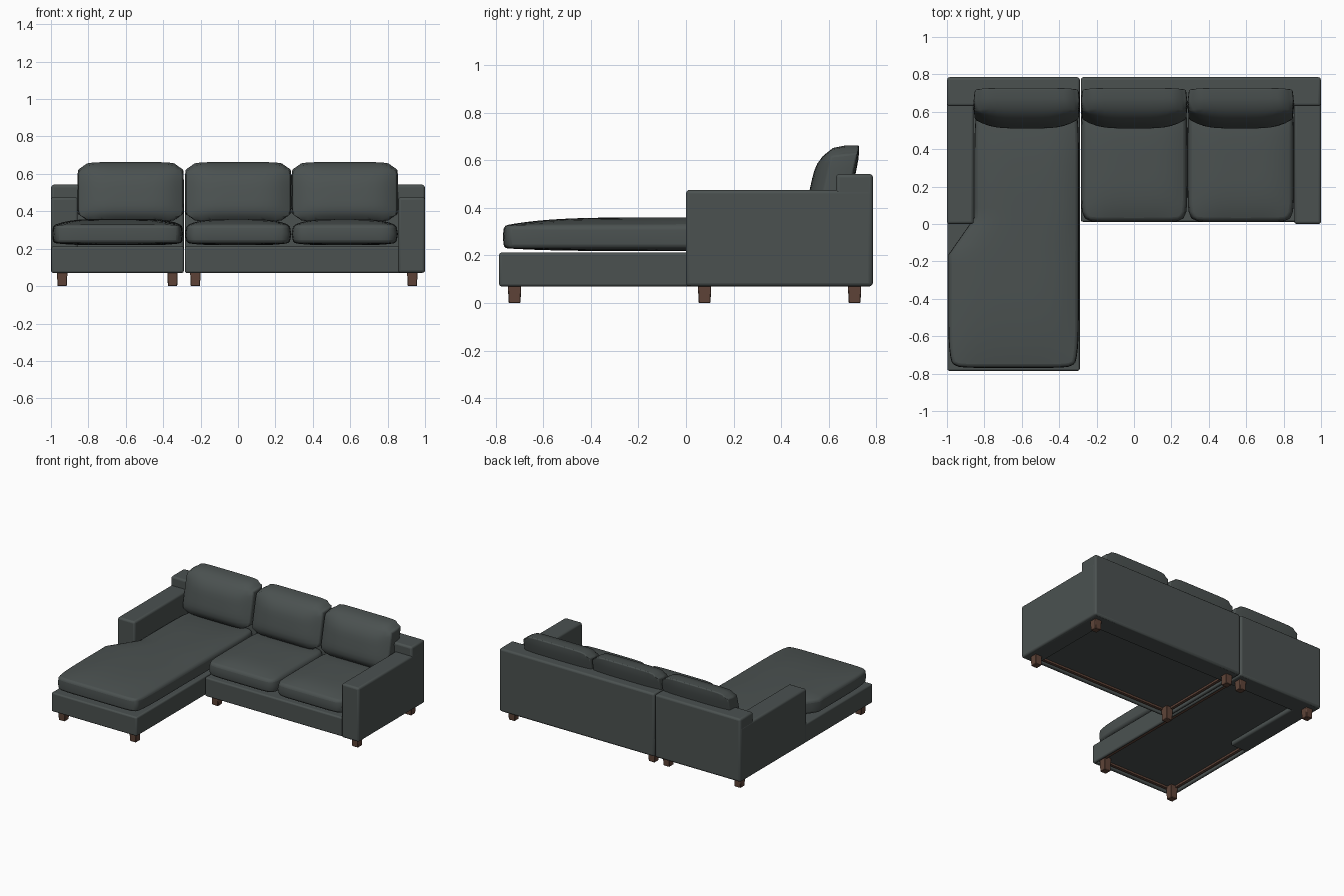
import bpy, bmesh, math
from mathutils import Vector

if "Cube" in bpy.data.objects:
    bpy.data.objects.remove(bpy.data.objects["Cube"])


def material(name, rgb):
    m = bpy.data.materials.new(name)
    m.diffuse_color = (*rgb, 1)
    m.use_nodes = True
    m.node_tree.nodes["Principled BSDF"].inputs["Base Color"].default_value = m.diffuse_color
    return m


FABRIC = material("charcoal fabric", (0.07, 0.083, 0.081))
WOOD = material("brown wood", (0.115, 0.058, 0.04))


def finish(bm, name, mat, bevel=0.0, segments=3, angle=50):
    bmesh.ops.recalc_face_normals(bm, faces=bm.faces)
    me = bpy.data.meshes.new(name)
    bm.to_mesh(me)
    bm.free()
    me.materials.append(mat)
    ob = bpy.data.objects.new(name, me)
    bpy.context.collection.objects.link(ob)
    if bevel:
        mod = ob.modifiers.new("soft edges", 'BEVEL')
        mod.width, mod.segments = bevel, segments
        mod.limit_method, mod.angle_limit = 'ANGLE', math.radians(angle)
    bpy.ops.object.select_all(action='DESELECT')
    ob.select_set(True)
    bpy.context.view_layer.objects.active = ob
    bpy.ops.object.shade_smooth_by_angle(angle=math.radians(40))
    return ob


def box_mesh(x0, x1, y0, y1, z0, z1):
    bm = bmesh.new()
    bmesh.ops.create_cube(bm, size=1)
    for v in bm.verts:
        v.co = Vector((x0 if v.co.x < 0 else x1,
                       y0 if v.co.y < 0 else y1,
                       z0 if v.co.z < 0 else z1))
    return bm


def block(name, *b, mat=FABRIC, bevel=0.014):
    return finish(box_mesh(*b), name, mat, bevel)


def base(name, x0, x1, y0, y1):
    """Upholstered base whose underside is recessed, lined with wooden rails."""
    bm = box_mesh(x0, x1, y0, y1, 0.07, 0.212)
    bm.normal_update()
    bottom = min(bm.faces, key=lambda f: f.calc_center_median().z)
    bmesh.ops.inset_region(bm, faces=[bottom], thickness=0.03)
    ext = bmesh.ops.extrude_discrete_faces(bm, faces=[bottom])
    for v in ext['faces'][0].verts:
        v.co.z = 0.10
    finish(bm, name, FABRIC, 0.012)
    a, b, c, d = x0 + 0.03, x1 - 0.03, y0 + 0.03, y1 - 0.03
    w = 0.02
    for side, r in (("front", (a, b, c, c + w)), ("back", (a, b, d - w, d)),
                    ("left", (a, a + w, c, d)), ("right", (b - w, b, c, d))):
        block(name + "_rail_" + side, *r, 0.085, 0.101, mat=WOOD, bevel=0)


def pillow(name, size, cuts, crown, under, place, corner=0.02, edge=0.008, bevel=0.016):
    """Crowned cushion: a gridded box bulged on both faces, then placed by a rule."""
    bm = bmesh.new()
    bmesh.ops.create_cube(bm, size=2)
    for axis, n in enumerate(cuts):
        no = Vector((axis == 0, axis == 1, axis == 2))
        for i in range(1, n):
            bmesh.ops.bisect_plane(bm, geom=bm.verts[:] + bm.edges[:] + bm.faces[:],
                                   plane_co=no * (2 * i / n - 1), plane_no=no)
    for v in bm.verts:
        u, s, w = v.co
        swell = (1 - abs(u) ** 4) * (1 - abs(s) ** 4)
        pull = corner * abs(u * s) ** 9
        t = w * size[2] / 2 + swell * (crown * max(w, 0) + under * min(w, 0))
        side = edge * (1 - w * w)
        a = u * (size[0] / 2 - pull) + side * (u if abs(u) > 0.99 else 0)
        b = s * (size[1] / 2 - pull) + side * (s if abs(s) > 0.99 else 0)
        v.co = place(a, b, t)
    return finish(bm, name, FABRIC, bevel, 3, 48)


# Bases with recessed undersides
base("chaise_base", -0.998, -0.29, -0.785, 0.782)
base("sofa_base", -0.284, 0.99, 0.012, 0.782)

# Arms and backs
block("left_arm", -1.0, -0.857, 0.0, 0.78, 0.071, 0.475)
block("right_arm", 0.857, 1.0, 0.0, 0.78, 0.071, 0.475)
block("chaise_back", -0.999, -0.29, 0.63, 0.785, 0.071, 0.542)
block("sofa_back", -0.284, 0.999, 0.63, 0.785, 0.071, 0.542)

# Tapered wooden legs
LEGS = [(x, y) for x in (-0.94, -0.35) for y in (-0.72, 0.708)]
LEGS += [(x, y) for x in (-0.228, 0.932) for y in (0.078, 0.708)]
for i, (x, y) in enumerate(LEGS):
    bm = box_mesh(x - 0.029, x + 0.029, y - 0.029, y + 0.029, 0, 0.1)
    for v in bm.verts:
        if v.co.z < 0.05:
            v.co.x = x + (v.co.x - x) * 0.86
            v.co.y = y + (v.co.y - y) * 0.86
    finish(bm, f"leg_{i + 1}", WOOD, 0.003, 1)

# Two square seat cushions
for name, cx in (("middle", 0.001), ("right", 0.571)):
    pillow(name + "_seat_cushion", (0.552, 0.62, 0.095), (14, 14, 2), 0.032, 0.012,
           lambda a, b, t, cx=cx: Vector((cx + a, 0.328 + b, 0.278 + t)))


# Long chaise cushion, narrowed diagonally to pass beside the arm
def place_chaise(a, b, t):
    y = b - 0.065
    k = min(max((y + 0.165) / 0.2, 0), 1)
    left, right = -0.995 + 0.14 * k, -0.293
    f = (a + 0.351) / 0.702
    return Vector((left + f * (right - left), y, 0.278 + t))


pillow("chaise_cushion", (0.69, 1.4, 0.095), (14, 28, 2), 0.034, 0.012, place_chaise,
       edge=0.004)

# Three leaning back cushions, crowned toward the front
for name, cx in (("left", -0.574), ("middle", 0.001), ("right", 0.571)):
    pillow(name + "_back_cushion", (0.556, 0.305, 0.11), (14, 10, 2), 0.06, 0.012,
           lambda a, b, t, cx=cx: Vector((cx + a, 0.638 - t + 0.22 * b, 0.502 + b - 0.1 * t + 0.002)),
           corner=0.025, edge=0.006)
